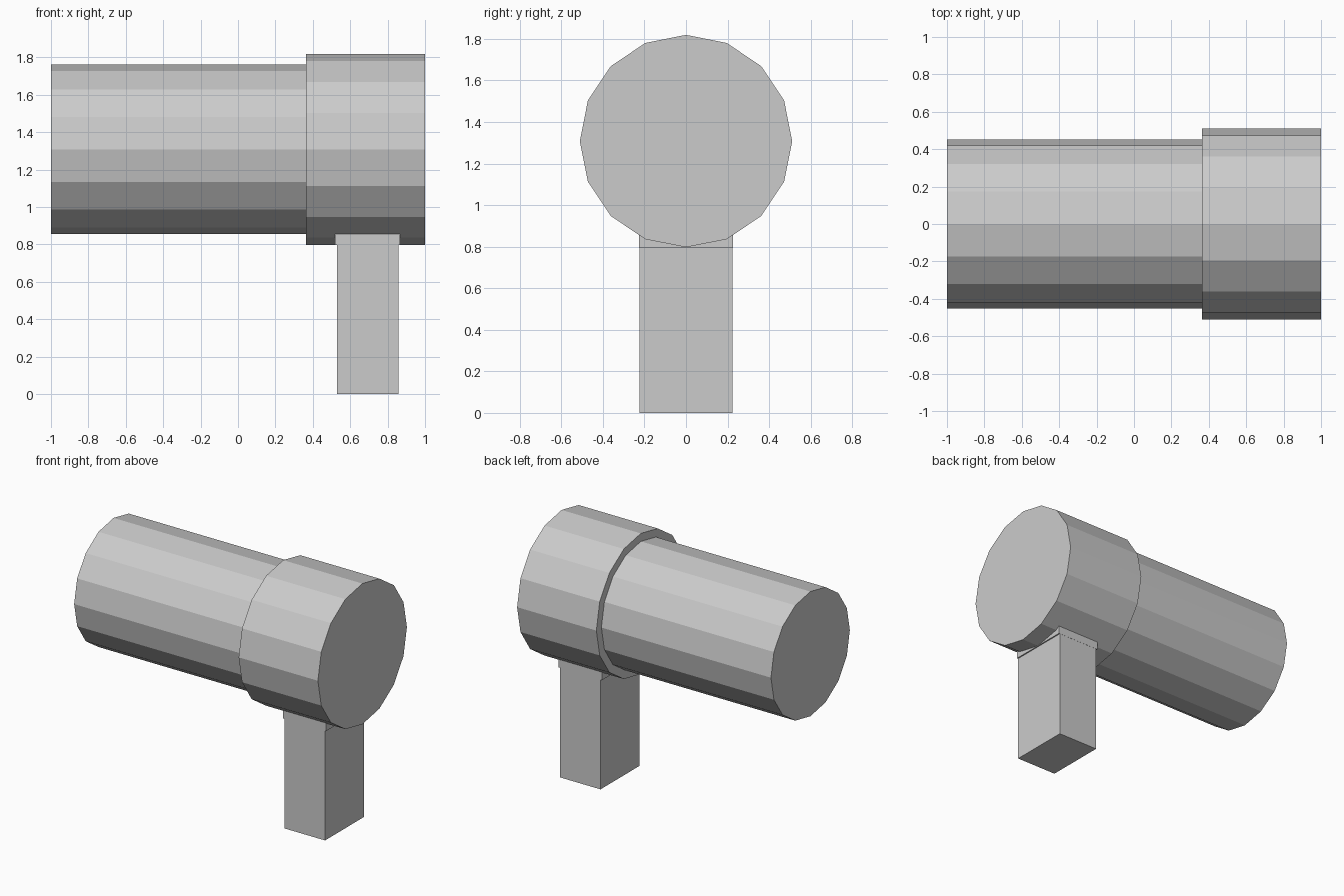
import bpy
import math

if "Cube" in bpy.data.objects:
    bpy.data.objects.remove(bpy.data.objects["Cube"], do_unlink=True)

AXIS_Z = 1.308

grey = bpy.data.materials.new("light grey")
grey.use_nodes = True
colour = (0.6, 0.6, 0.6, 1)
grey.diffuse_color = colour
grey.node_tree.nodes["Principled BSDF"].inputs["Base Color"].default_value = colour


def finish(name):
    obj = bpy.context.object
    obj.name = name
    obj.data.materials.append(grey)
    return obj


def barrel(name, x0, x1, radius):
    """Flat-sided cylinder lying along x, with a corner at the top."""
    bpy.ops.mesh.primitive_cylinder_add(
        vertices=16, radius=radius, depth=x1 - x0,
        location=((x0 + x1) / 2, 0, AXIS_Z), rotation=(0, math.pi / 2, 0))
    return finish(name)


def block(name, x0, x1, half_y, z0, z1):
    bpy.ops.mesh.primitive_cube_add(size=1, location=((x0 + x1) / 2, 0, (z0 + z1) / 2))
    obj = finish(name)
    obj.scale = (x1 - x0, 2 * half_y, z1 - z0)
    return obj


# Long body and the wider cap at its end
barrel("body", -1, 0.365, 0.453)
barrel("end_cap", 0.363, 1, 0.511)

# Grip, with a slightly wider collar where it meets the cap
block("grip", 0.53, 0.857, 0.224, 0, 0.82)
block("grip_collar", 0.518, 0.866, 0.225, 0.797, 0.87)
